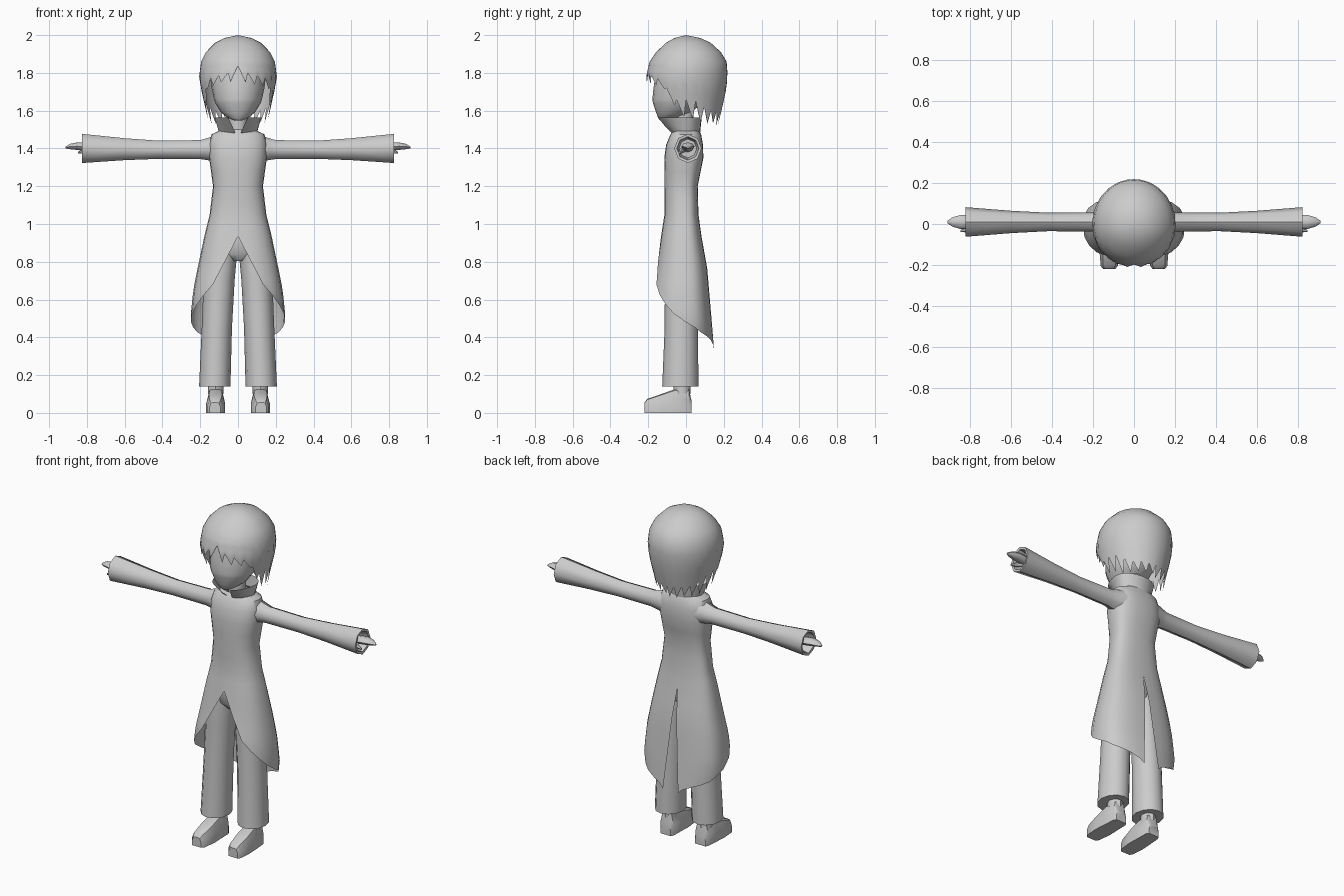
import bpy, bmesh, math, random

if "Cube" in bpy.data.objects:
    bpy.data.objects.remove(bpy.data.objects["Cube"])

random.seed(4)
grey = bpy.data.materials.new("plain grey")
grey.diffuse_color = (0.6, 0.6, 0.6, 1)
grey.use_nodes = True
grey.node_tree.nodes["Principled BSDF"].inputs["Base Color"].default_value = grey.diffuse_color


def interp(table, v):
    """Linear lookup; rows are (key, value, ...) sorted by rising key."""
    if v <= table[0][0]:
        return table[0][1:]
    for a, b in zip(table, table[1:]):
        if v <= b[0]:
            t = (v - a[0]) / (b[0] - a[0])
            return tuple(p + (q - p) * t for p, q in zip(a[1:], b[1:]))
    return table[-1][1:]


def loft(name, rings, closed=True, cap=(False, False), mirror=False, angle=45):
    """Skin a list of equal-length point rings into one object."""
    bm = bmesh.new()
    rows = [[bm.verts.new(p) for p in r] for r in rings]
    n = len(rows[0])
    for a, b in zip(rows, rows[1:]):
        for i in range(n if closed else n - 1):
            j = (i + 1) % n
            bm.faces.new((a[i], a[j], b[j], b[i]))
    if cap[0]:
        bm.faces.new(rows[0])
    if cap[1]:
        bm.faces.new(rows[-1])
    bmesh.ops.remove_doubles(bm, verts=bm.verts, dist=0.0005)
    bmesh.ops.recalc_face_normals(bm, faces=bm.faces)
    me = bpy.data.meshes.new(name)
    bm.to_mesh(me)
    bm.free()
    me.materials.append(grey)
    ob = bpy.data.objects.new(name, me)
    bpy.context.collection.objects.link(ob)
    if mirror:
        ob.modifiers.new("mirror", "MIRROR").use_mirror_merge = False
    bpy.ops.object.select_all(action="DESELECT")
    ob.select_set(True)
    bpy.context.view_layer.objects.active = ob
    bpy.ops.object.shade_smooth_by_angle(angle=math.radians(angle))
    return ob


def around(deg, rx, yf, yb, z, power=1.0):
    """Point on an egg-shaped outline; 0 degrees is the front."""
    s, c = math.sin(math.radians(deg)), math.cos(math.radians(deg))
    if abs(s) < 1e-6:
        s = 0
    x = math.copysign(abs(s) ** power, s) * rx
    y = -math.copysign(abs(c) ** power, c) * (yf if c > 0 else yb)
    return (x, y, z)


def ring_z(z, cx, cy, rx, ry, n=12):
    return [(cx + rx * math.cos(k * math.tau / n),
             cy + ry * math.sin(k * math.tau / n), z) for k in range(n)]


def ring_x(x, cy, cz, ry, rz, n=8):
    return [(x, cy + ry * math.cos(k * math.tau / n),
             cz + rz * math.sin(k * math.tau / n)) for k in range(n)]


# Long coat: closed torso, then a skirt cut to a curved hem with a back slit
coat_shape = [(0.34, .225, .19, .148), (0.5, .252, .19, .135), (0.65, .237, .182, .122),
              (0.76, .215, .158, .113), (0.935, .178, .132, .082), (1.05, .15, .114, .066),
              (1.2, .132, .115, .062), (1.35, .153, .115, .092), (1.42, .155, .105, .09),
              (1.475, .14, .082, .08), (1.5, .085, .06, .065)]
coat_hem = [(0, .935), (15, .8), (30, .68), (50, .605), (75, .525), (90, .48),
            (120, .425), (150, .39), (180, .34)]
degs = [-180 + 15 * k for k in range(25)]
rings = []
for z in (1.5, 1.475, 1.42, 1.35, 1.275, 1.2, 1.125, 1.05, .99, .935):
    rings.append([around(d, *interp(coat_shape, z), z, .8) for d in degs])
for k in range(1, 8):
    t = k / 7
    row = []
    for d in degs:
        z = .935 + (interp(coat_hem, abs(d))[0] - .935) * t
        x, y, z = around(d, *interp(coat_shape, z), z, .8)
        if abs(d) == 180:
            x = math.copysign(.05 * t, d)
        row.append((x, y, z))
    rings.append(row)
loft("coat", rings, closed=False)

# Sleeves with an open, turned-in cuff
loft("sleeve", [ring_x(x, .01, z, r * .94, r) for x, z, r in
                ((.11, 1.40, .072), (.155, 1.397, .06), (.2, 1.394, .05), (.42, 1.393, .048),
                 (.6, 1.396, .058), (.825, 1.4, .077), (.823, 1.4, .062), (.76, 1.4, .05))],
     cap=(False, True), mirror=True)

# Hands: a flat mitten with a thumb
loft("hand", [ring_x(x, .01, z, ry, rz) for x, z, ry, rz in
              ((.75, 1.4, .022, .02), (.81, 1.408, .034, .022), (.85, 1.412, .034, .02),
               (.89, 1.41, .022, .014), (.912, 1.405, .006, .005))],
     cap=(True, True), mirror=True)
loft("thumb", [ring_x(x, y, z, r, r, 6) for x, y, z, r in
               ((.78, -.01, 1.395, .014), (.82, -.028, 1.385, .013), (.848, -.034, 1.378, .005))],
     cap=(True, True), mirror=True)

# Trousers
loft("trouser_leg", [ring_z(z, cx, cy, rx, ry) for z, cx, cy, rx, ry in
                     ((.14, .123, -.03, .083, .096), (.45, .112, -.025, .08, .088),
                      (.7, .1, -.025, .082, .087), (.8, .094, -.025, .085, .087),
                      (.9, .08, -.025, .08, .08))],
     cap=(True, True), mirror=True)
loft("hips", [ring_z(z, 0, -.025, rx, ry) for z, rx, ry in
              ((.805, .07, .05), (.84, .15, .08), (.92, .15, .085), (1.0, .12, .075))],
     cap=(True, True))

# Ankles and shoes
loft("ankle", [ring_z(z, .118, -.02, .042, .045, 8) for z in (.1, .16)], mirror=True)
rings = []
for y, w, h, cx in ((-.22, .03, .055, .122), (-.205, .042, .074, .121), (-.13, .05, .1, .119),
                    (-.06, .047, .125, .118), (.015, .043, .13, .116), (.03, .034, .06, .116)):
    rings.append([(cx + a * w, y, b * h) for a, b in
                  ((-1, 0), (-1, .5), (-.7, .95), (-.3, 1), (.3, 1), (.7, .95), (1, .5), (1, 0))])
loft("shoe", rings, cap=(True, True), mirror=True, angle=35)

# Neck and face
loft("neck", [ring_z(z, 0, -.01, .05, .05) for z in (1.47, 1.64)])
loft("face", [ring_z(z, 0, cy, rx, ry, 20) for z, cy, rx, ry in
              ((1.548, -.115, .02, .022), (1.56, -.095, .05, .052), (1.59, -.065, .09, .093),
               (1.64, -.045, .12, .13), (1.66, -.04, .127, .138), (1.72, -.02, .14, .152),
               (1.8, 0, .15, .16), (1.9, 0, .12, .13))],
     cap=(True, True))

# Stand-up collar, open at the front
rings = []
for t in (0, .5, 1):
    start = 8 + 17 * t
    rings.append([around(start + (360 - 2 * start) * k / 20, .1 + .025 * t, .075 + .09 * t,
                         .075 + .008 * t, 1.48 + .085 * t) for k in range(21)])
loft("collar", rings, closed=False)

# Hair: a rounded cap ending in jagged locks
hair_shape = [(1.52, .155, .145, .168), (1.6, .168, .178, .188), (1.7, .192, .205, .21),
              (1.78, .206, .214, .221), (1.86, .195, .192, .215), (1.91, .17, .158, .185),
              (1.96, .12, .105, .13), (1.985, .07, .06, .075), (2.0, 0, 0, 0)]
tips = [(0, 1.76), (45, 1.735), (60, 1.67), (75, 1.56), (100, 1.545), (180, 1.525)]
notches = [(0, 1.835), (15, 1.80), (45, 1.77), (60, 1.72), (80, 1.64), (95, 1.67),
           (130, 1.6), (180, 1.59)]
columns = []
for k in range(48):
    d = -180 + 7.5 * k
    if k % 2:
        columns.append((d, interp(tips, abs(d))[0] + random.uniform(-.012, .015)))
    else:
        columns.append((d, interp(notches, abs(d))[0]))
rings = []
for z in (2.0, 1.985, 1.96, 1.91, 1.86):
    rings.append([around(d, *interp(hair_shape, z), z) for d, _ in columns])
for k in range(1, 6):
    t = k / 5
    row = []
    for i, (d, hem) in enumerate(columns):
        z = 1.86 + (hem - 1.86) * t
        lean = math.copysign(4, d) * t ** 3 if i % 2 else 0
        row.append(around(d + lean, *interp(hair_shape, z), z))
    rings.append(row)
loft("hair", rings)
